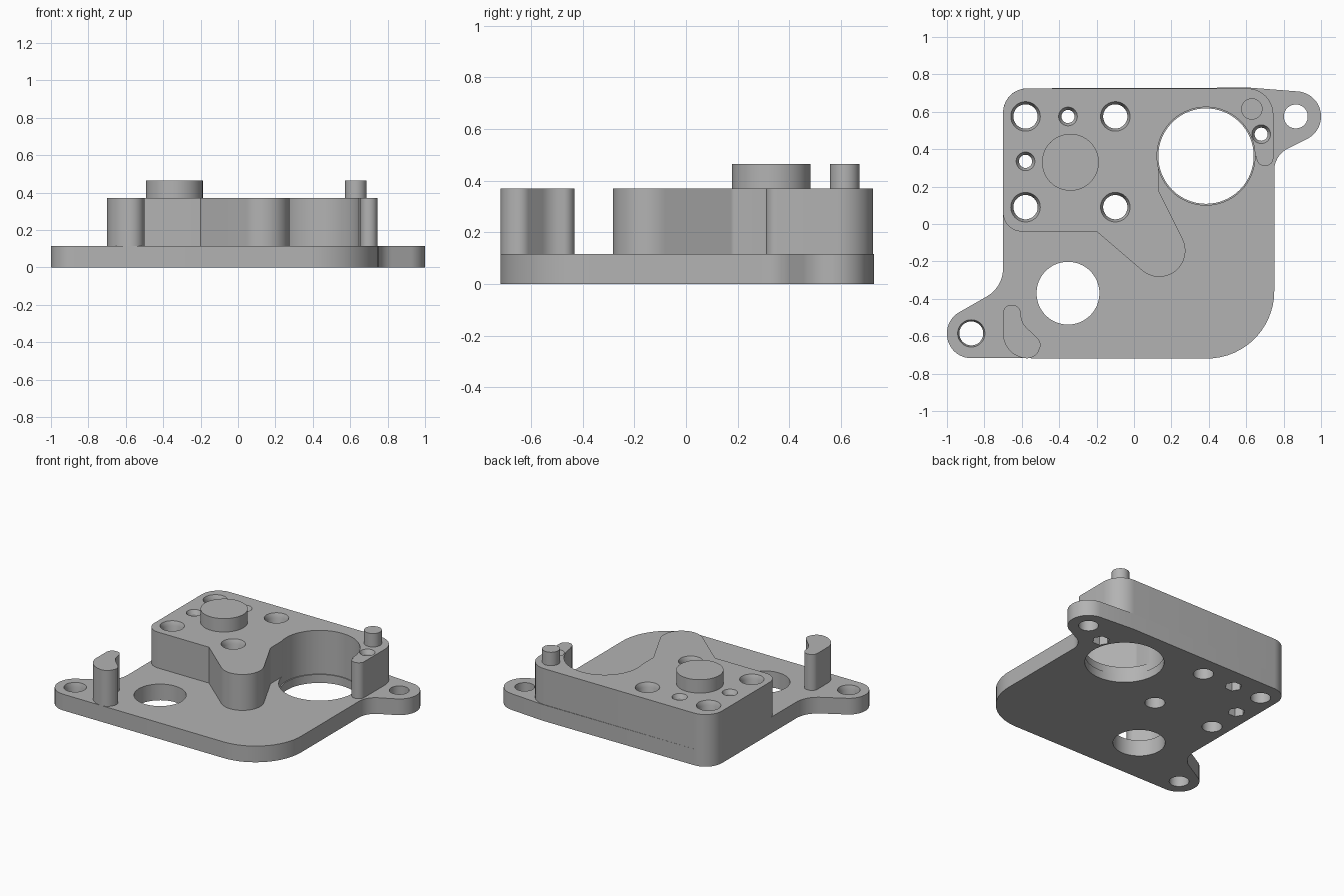
import bpy, bmesh, math
from mathutils import Vector

if "Cube" in bpy.data.objects:
    bpy.data.objects.remove(bpy.data.objects["Cube"])

PLATE, BODY, PEG = 0.115, 0.37, 0.465

grey = bpy.data.materials.new("plain_grey")
grey.use_nodes = True
grey.diffuse_color = (0.45, 0.45, 0.45, 1)
grey.node_tree.nodes["Principled BSDF"].inputs["Base Color"].default_value = (0.45, 0.45, 0.45, 1)


def finish(name, bm):
    bmesh.ops.recalc_face_normals(bm, faces=bm.faces)
    mesh = bpy.data.meshes.new(name)
    bm.to_mesh(mesh)
    bm.free()
    mesh.materials.append(grey)
    obj = bpy.data.objects.new(name, mesh)
    bpy.context.collection.objects.link(obj)
    return obj


def rounded(corners):
    """Turn (x, y, radius) corners into a filleted outline."""
    out = []
    for i, (x, y, r) in enumerate(corners):
        p = Vector((x, y))
        a = (Vector(corners[i - 1][:2]) - p).normalized()
        b = (Vector(corners[(i + 1) % len(corners)][:2]) - p).normalized()
        if r == 0:
            out.append(p)
            continue
        half = a.angle(b) / 2
        centre = p + (a + b).normalized() * r / math.sin(half)
        start = p + a * r / math.tan(half) - centre
        end = p + b * r / math.tan(half) - centre
        sweep = start.angle_signed(end)
        steps = max(4, int(abs(sweep) / 0.1))
        for k in range(steps + 1):
            t = -sweep * k / steps
            c, s = math.cos(t), math.sin(t)
            out.append(centre + Vector((c * start.x - s * start.y, s * start.x + c * start.y)))
    return out


def slab(name, corners, z0, z1):
    bm = bmesh.new()
    face = bm.faces.new([bm.verts.new((p.x, p.y, z0)) for p in rounded(corners)])
    top = bmesh.ops.extrude_face_region(bm, geom=[face])["geom"]
    bmesh.ops.translate(bm, vec=(0, 0, z1 - z0),
                        verts=[v for v in top if isinstance(v, bmesh.types.BMVert)])
    return finish(name, bm)


def turned(bm, x, y, profile, sides=64):
    """Add a closed solid from (radius, z) rings around a vertical axis."""
    rings = []
    for r, z in profile:
        rings.append([bm.verts.new((x + r * math.cos(math.tau * k / sides),
                                    y + r * math.sin(math.tau * k / sides), z))
                      for k in range(sides)])
    for low, high in zip(rings, rings[1:]):
        for k in range(sides):
            n = (k + 1) % sides
            bm.faces.new((low[k], low[n], high[n], high[k]))
    bm.faces.new(rings[0])
    bm.faces.new(rings[-1])


def peg(name, x, y, r, z0):
    bm = bmesh.new()
    turned(bm, x, y, [(r, z0), (r, PEG)])
    return finish(name, bm)


def cut(obj, cutter):
    mod = obj.modifiers.new("cut", 'BOOLEAN')
    mod.operation, mod.solver, mod.object = 'DIFFERENCE', 'EXACT', cutter
    bpy.context.view_layer.objects.active = obj
    bpy.ops.object.modifier_apply(modifier=mod.name)


# Base plate with two mounting lugs
base = slab("base_plate", [
    (-0.70, 0.725, 0.13), (0.62, 0.729, 0), (1.0, 0.699, 0.134), (1.0, 0.492, 0.134),
    (0.75, 0.367, 0.13), (0.75, -0.72, 0.36), (-1.0, -0.717, 0.129),
    (-1.0, -0.509, 0.129), (-0.70, -0.338, 0.173)], 0, PLATE)

# Raised block with a rounded lobe and a slim arm beside the bore
body = slab("raised_block", [
    (-0.70, 0.725, 0.13), (0.745, 0.725, 0.14), (0.745, 0.31, 0.044),
    (0.655, 0.31, 0.044), (0.655, 0.36, 0), (0.13, 0.36, 0), (0.13, 0.18, 0.03),
    (0.57, -0.70, 0.14), (-0.20, -0.04, 0), (-0.70, -0.04, 0.10)], PLATE, BODY)

# Free-standing curved post
post = slab("corner_post", [
    (-0.70, -0.432, 0.045), (-0.61, -0.432, 0.045), (-0.60, -0.53, 0.10),
    (-0.49, -0.635, 0.05), (-0.53, -0.725, 0.07), (-0.70, -0.70, 0.13)], PLATE, BODY)

# Pegs on top
parts = [base, body, post,
         peg("large_peg", -0.34, 0.33, 0.152, BODY),
         peg("small_peg", 0.63, 0.615, 0.057, BODY)]

# Round holes, countersunk at the top
bm = bmesh.new()


def screw_hole(x, y, r, wide, top):
    turned(bm, x, y, [(r, -0.1), (r, top - 0.03), (wide, top), (wide, top + 0.1)])


for x in (-0.58, -0.10):
    for y in (0.575, 0.09):
        screw_hole(x, y, 0.065, 0.079, BODY)
nuts = [(-0.353, 0.575), (-0.58, 0.335), (0.68, 0.48)]
for x, y in nuts:
    screw_hole(x, y, 0.035, 0.05, BODY)
screw_hole(-0.87, -0.585, 0.064, 0.073, PLATE)
turned(bm, 0.865, 0.575, [(0.064, -0.1), (0.064, 0.5)])
turned(bm, -0.353, -0.37, [(0.168, -0.1), (0.168, 0.5)])
round_cutter = finish("round_cutter", bm)

# Large bore with a narrow step
bm = bmesh.new()
turned(bm, 0.385, 0.363, [(0.255, -0.1), (0.255, 0.06), (0.262, 0.06), (0.262, 0.6)], 96)
bore_cutter = finish("bore_cutter", bm)

# Hexagonal nut pockets underneath
bm = bmesh.new()
for x, y in nuts:
    turned(bm, x, y, [(0.056, -0.1), (0.056, 0.08)], 6)
hex_cutter = finish("hex_cutter", bm)

cutters = (round_cutter, bore_cutter, hex_cutter)
for obj in (base, body):
    for c in cutters:
        cut(obj, c)
for c in cutters:
    bpy.data.objects.remove(c)

# Smooth round walls, crisp edges
bpy.ops.object.select_all(action='DESELECT')
for obj in parts:
    obj.select_set(True)
bpy.context.view_layer.objects.active = base
bpy.ops.object.shade_smooth_by_angle(angle=math.radians(25))
